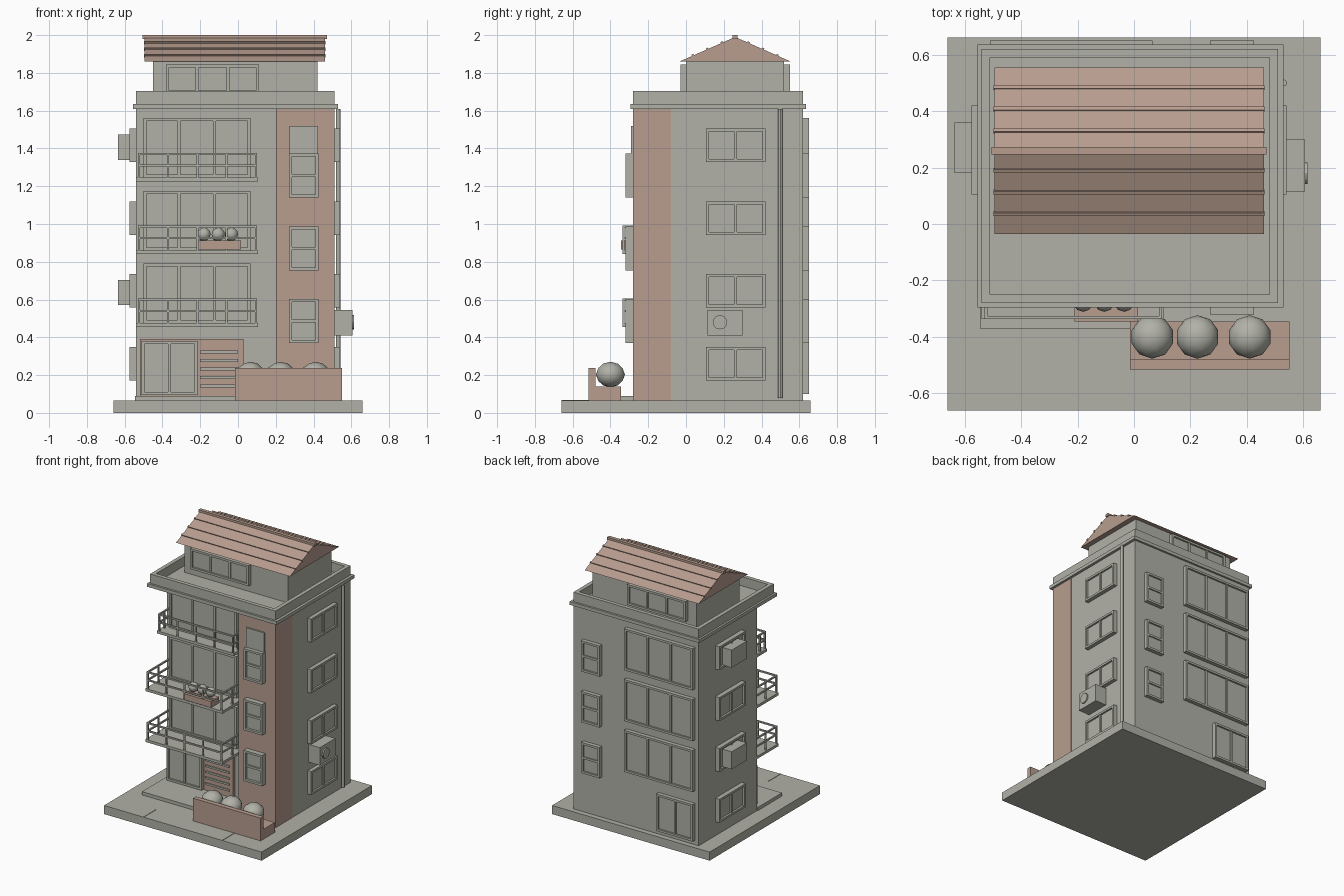
import bpy, bmesh, math
from mathutils import Matrix, Vector

if "Cube" in bpy.data.objects:
    bpy.data.objects.remove(bpy.data.objects["Cube"])


def material(name, rgb):
    m = bpy.data.materials.new(name)
    m.use_nodes = True
    m.diffuse_color = (*rgb, 1)
    m.node_tree.nodes["Principled BSDF"].inputs["Base Color"].default_value = (*rgb, 1)
    return m


GREY = material("warm_grey", (0.44, 0.44, 0.39))
BROWN = material("clay_brown", (0.48, 0.34, 0.275))


def finish(name, bm, mat, smooth=False):
    me = bpy.data.meshes.new(name)
    bmesh.ops.recalc_face_normals(bm, faces=bm.faces)
    for f in bm.faces:
        f.smooth = smooth
    bm.to_mesh(me)
    bm.free()
    me.materials.append(mat)
    ob = bpy.data.objects.new(name, me)
    bpy.context.collection.objects.link(ob)
    return ob


def add_box(bm, x, y, z, frame=Matrix()):
    """Axis ranges x, y, z placed through an optional frame matrix."""
    size = Vector((x[1] - x[0], y[1] - y[0], z[1] - z[0]))
    mid = Vector((sum(x), sum(y), sum(z))) / 2
    bmesh.ops.create_cube(bm, size=1, matrix=frame @ Matrix.Translation(mid) @ Matrix.Diagonal((*size, 1)))


def box(name, x, y, z, mat=GREY):
    bm = bmesh.new()
    add_box(bm, x, y, z)
    return finish(name, bm, mat)


def wall(angle, offset):
    """Frame whose local -y points out of a wall; local x runs along it."""
    return Matrix.Rotation(math.radians(angle), 4, 'Z') @ Matrix.Translation((0, -offset, 0))


def window(name, frame, u, z, cols=1, rows=1, depth=0.03, rim=0.016):
    bm = bmesh.new()
    # recessed glass
    add_box(bm, u, (-depth * 0.55, 0.005), z, frame)
    # outer rim
    for a in (u[0], u[1] - rim):
        add_box(bm, (a, a + rim), (-depth, 0), z, frame)
    for a in (z[0], z[1] - rim):
        add_box(bm, (u[0] + rim, u[1] - rim), (-depth, 0), (a, a + rim), frame)
    # mullions
    for i in range(1, cols):
        c = u[0] + (u[1] - u[0]) * i / cols
        add_box(bm, (c - rim / 2, c + rim / 2), (-depth * 0.85, 0), (z[0] + rim, z[1] - rim), frame)
    for i in range(1, rows):
        c = z[0] + (z[1] - z[0]) * i / rows
        add_box(bm, (u[0] + rim, u[1] - rim), (-depth * 0.85, 0), (c - rim / 2, c + rim / 2), frame)
    return finish(name, bm, GREY)


def ball(name, centre, radius, squash=1):
    bm = bmesh.new()
    bmesh.ops.create_icosphere(bm, subdivisions=2, radius=radius,
                               matrix=Matrix.Translation(centre) @ Matrix.Diagonal((1, 1, squash, 1)))
    return finish(name, bm, GREY, True)


def cylinder(name, centre, radius, length, axis='Z'):
    bm = bmesh.new()
    turn = Matrix.Rotation(math.pi / 2, 4, 'Y') if axis == 'X' else Matrix()
    bmesh.ops.create_cone(bm, cap_ends=True, segments=12, radius1=radius, radius2=radius,
                          depth=length, matrix=Matrix.Translation(centre) @ turn)
    ob = finish(name, bm, GREY, True)
    bpy.context.view_layer.objects.active = ob
    ob.select_set(True)
    bpy.ops.object.shade_smooth_by_angle()
    ob.select_set(False)


# Ground and main masses
box("ground_slab", (-0.66, 0.66), (-0.66, 0.66), (0, 0.065))
box("entrance_step", (-0.545, 0.1), (-0.37, -0.08), (0.06, 0.09))
for x in (-0.33, 0.33):
    box("paving_joint", (x - 0.003, x + 0.003), (-0.66, -0.515), (0.064, 0.068))
box("main_block", (-0.54, 0.51), (-0.08, 0.62), (0.06, 1.61))
box("corner_tower", (0.2, 0.512), (-0.28, -0.08), (0.06, 1.61), BROWN)
box("cornice", (-0.555, 0.53), (-0.295, 0.635), (1.61, 1.635))

# Parapet around the flat roof
bm = bmesh.new()
for x in ((-0.54, -0.51), (0.48, 0.51)):
    add_box(bm, x, (-0.28, 0.62), (1.63, 1.705))
for y in ((-0.28, -0.25), (0.59, 0.62)):
    add_box(bm, (-0.51, 0.48), y, (1.63, 1.705))
finish("parapet", bm, GREY)

# Penthouse and gable roof
box("penthouse", (-0.45, 0.42), (0, 0.52), (1.63, 1.865))
bm = bmesh.new()
gable = [bm.verts.new((-0.495, y, z)) for y, z in ((-0.035, 1.86), (0.555, 1.86), (0.26, 1.99))]
face = bm.faces.new(gable)
moved = bmesh.ops.extrude_face_region(bm, geom=[face])["geom"]
bmesh.ops.translate(bm, vec=(0.955, 0, 0), verts=[v for v in moved if isinstance(v, bmesh.types.BMVert)])
finish("gable_roof", bm, BROWN)
bm = bmesh.new()
pitch = math.atan2(0.13, 0.295)
for side in (-1, 1):
    for d in (0.07, 0.147, 0.223):
        place = Matrix.Translation((0, 0.26 + side * d, 1.99 - d * math.tan(pitch)))
        add_box(bm, (-0.498, 0.463), (-0.006, 0.006), (-0.008, 0.007),
                place @ Matrix.Rotation(-side * pitch, 4, 'X'))
finish("roof_battens", bm, BROWN)
box("ridge_cap", (-0.505, 0.47), (0.247, 0.273), (1.98, 2.0), BROWN)

# Wall frames
front, tower = wall(0, 0.08), wall(0, 0.28)
back, left, right = wall(180, 0.62), wall(90, 0.51), wall(-90, 0.54)

# Windows, repeated by storey
for i in range(3):
    lift = i * 0.385
    tall = (0.475 + lift, 0.79 + lift)
    small = (0.37 + lift, 0.603 + lift)
    window("front_window", front, (-0.5, 0.065), tall, cols=3)
    window("back_window", back, (-0.065, 0.51), tall, cols=3)
    window("tower_window", tower, (0.27, 0.425), small, rows=2, depth=0.04)
    window("back_small_window", back, (-0.425, -0.27), small, rows=2)
for i in range(4):
    z = (0.172 + i * 0.385, 0.35 + i * 0.385)
    window("left_window", left, (0.105, 0.42), z, cols=2, depth=0.03)
    window("right_window", right, (-0.42, -0.105), z, cols=2, depth=0.035)
window("penthouse_front_window", wall(0, 0), (-0.38, 0.11), (1.69, 1.845), cols=3)
window("penthouse_back_window", wall(180, 0.52), (-0.11, 0.38), (1.69, 1.845), cols=3)
box("tower_top_panel", (0.272, 0.423), (-0.292, -0.27), (1.2, 1.52))

# Ground floor doors and slatted entrance
box("entrance_surround", (-0.52, 0.03), (-0.1, -0.07), (0.085, 0.39), BROWN)
window("front_door", wall(0, 0.1), (-0.51, -0.215), (0.095, 0.38), cols=2)
window("back_door", back, (0.205, 0.51), (0.1, 0.38), cols=2)
for i in range(5):
    z = 0.135 + i * 0.045
    box("entrance_slat", (-0.2, 0.0), (-0.108, -0.09), (z, z + 0.014))


def balcony(z, y):
    x0, x1 = -0.53, 0.1
    box("balcony_slab", (x0 - 0.01, x1 + 0.005), (y, -0.08), (z, z + 0.02))
    bm = bmesh.new()
    t = 0.011
    # rails on three sides
    for h in (0.08, 0.14):
        rail = (z + h, z + h + t)
        add_box(bm, (x0, x1), (y, y + t), rail)
        for x in (x0, x1 - t):
            add_box(bm, (x, x + t), (y, -0.08), rail)
    # posts along the front and halfway back
    for i in range(5):
        x = x0 + (x1 - t - x0) * i / 4
        add_box(bm, (x, x + t), (y, y + t), (z + 0.01, z + 0.15))
    for x in (x0, x1 - t):
        add_box(bm, (x, x + t), (y / 2 - 0.04, y / 2 - 0.04 + t), (z + 0.01, z + 0.15))
    finish("balcony_railing", bm, GREY)


balcony(0.455, -0.337)
balcony(0.84, -0.337)
balcony(1.225, -0.2)

# Flower box on the middle balcony
box("flower_box", (-0.21, 0.015), (-0.345, -0.25), (0.865, 0.912), BROWN)
for x in (-0.18, -0.105, -0.035):
    ball("flower_bush", (x, -0.275, 0.945), 0.036)

# Street planter with shrubs
box("planter_bed", (-0.015, 0.55), (-0.485, -0.345), (0.06, 0.14), BROWN)
box("planter_front", (-0.015, 0.55), (-0.515, -0.48), (0.06, 0.237), BROWN)
for x in (0.065, 0.225, 0.41):
    ball("shrub", (x, -0.4, 0.203), 0.077, 0.88)

# Air conditioners and drainpipe
for z in (0.57, 1.34):
    box("right_air_conditioner", (-0.635, -0.54), (0.18, 0.36), (z, z + 0.133))
box("left_air_conditioner", (0.5, 0.605), (0.115, 0.3), (0.41, 0.545))
cylinder("air_conditioner_fan", (0.605, 0.18, 0.48), 0.038, 0.02, 'X')
cylinder("drainpipe", (0.53, 0.5, 0.845), 0.012, 1.53)
